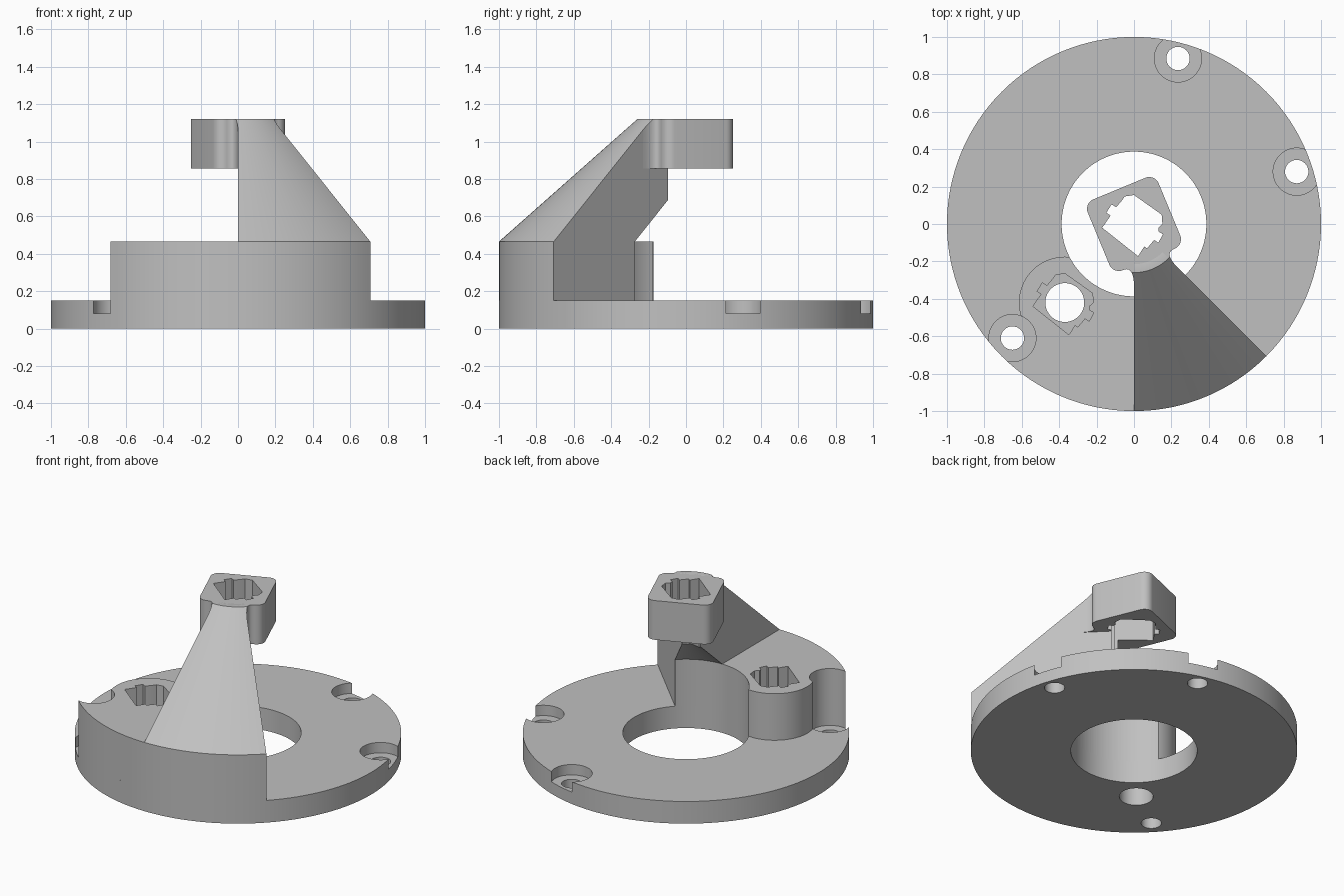
import bpy, bmesh
from math import sin, cos, radians, pi
from mathutils import Vector

cube = bpy.data.objects.get("Cube")
if cube:
    bpy.data.objects.remove(cube, do_unlink=True)

grey = bpy.data.materials.new("plain_grey")
grey.use_nodes = True
colour = (0.53, 0.53, 0.53, 1)
grey.diffuse_color = colour
grey.node_tree.nodes["Principled BSDF"].inputs["Base Color"].default_value = colour

BASE_TOP, BLOCK_TOP, HEAD_BOTTOM, TOP = 0.15, 0.465, 0.855, 1.12
SLOPE = (TOP - BLOCK_TOP) / 0.74


def finish(name, bm):
    bmesh.ops.remove_doubles(bm, verts=bm.verts, dist=1e-5)
    bmesh.ops.recalc_face_normals(bm, faces=bm.faces)
    mesh = bpy.data.meshes.new(name)
    bm.to_mesh(mesh)
    bm.free()
    mesh.materials.append(grey)
    ob = bpy.data.objects.new(name, mesh)
    bpy.context.collection.objects.link(ob)
    return ob


def prism(name, outline, z0, z1):
    bm = bmesh.new()
    low = [bm.verts.new((x, y, z0)) for x, y in outline]
    high = [bm.verts.new((x, y, z1)) for x, y in outline]
    bm.faces.new(low[::-1])
    bm.faces.new(high)
    n = len(low)
    for i in range(n):
        j = (i + 1) % n
        bm.faces.new((low[i], low[j], high[j], high[i]))
    return finish(name, bm)


def cylinder(name, x, y, r, z0, z1, n=64):
    ring = [(x + r * cos(2 * pi * i / n), y + r * sin(2 * pi * i / n)) for i in range(n)]
    return prism(name, ring, z0, z1)


def sector(name, profile, a0, a1, steps):
    """Sweep an (r, z) profile about the z axis between two angles."""
    bm = bmesh.new()
    rings = []
    for i in range(steps + 1):
        a = radians(a0 + (a1 - a0) * i / steps)
        rings.append([bm.verts.new((r * cos(a), r * sin(a), z)) for r, z in profile])
    n = len(profile)
    for p, q in zip(rings, rings[1:]):
        for i in range(n):
            j = (i + 1) % n
            bm.faces.new((p[i], p[j], q[j], q[i]))
    bm.faces.new(rings[0])
    bm.faces.new(rings[-1])
    bmesh.ops.dissolve_degenerate(bm, edges=bm.edges, dist=1e-6)
    return finish(name, bm)


def combine(ob, others, operation="DIFFERENCE"):
    for other in others:
        mod = ob.modifiers.new("cut", "BOOLEAN")
        mod.operation, mod.solver, mod.object = operation, "EXACT", other
    bpy.context.view_layer.update()
    result = bpy.data.meshes.new_from_object(
        ob.evaluated_get(bpy.context.evaluated_depsgraph_get()))
    ob.modifiers.clear()
    ob.data = result


# Cutters: centre bore, screw holes, and the keyed socket
helpers = []


def cutter(ob):
    ob.hide_render = True
    helpers.append(ob)
    return ob


bore = cutter(cylinder("bore_cutter", 0, 0, 0.387, -0.1, 0.7, 128))
screws, recesses = [], []
for x, y in [(0.235, 0.885), (0.87, 0.28), (-0.65, -0.61)]:
    screws.append(cutter(cylinder("screw_cutter", x, y, 0.0625, -0.1, 0.3, 32)))
    recesses.append(cutter(cylinder("recess_cutter", x, y, 0.126, 0.08, 0.7)))

KEYED = [(-0.17, -0.02), (-0.125, 0.045), (-0.148, 0.06), (-0.12, 0.105), (-0.095, 0.09),
         (-0.065, 0.125), (-0.05, 0.147), (0, 0.155), (0.148, 0.05), (0.152, 0),
         (0.13, -0.02), (0.13, -0.04), (0.155, -0.055), (0.13, -0.1), (0.108, -0.085),
         (0.07, -0.13), (0.055, -0.12), (0.022, -0.172)]
BX, BY = -0.37, -0.42
socket = cutter(prism("socket_cutter", KEYED, 0.5, 1.3))
pocket = cutter(prism("pocket_cutter", [(x + BX, y + BY) for x, y in KEYED], BASE_TOP - 0.02, 0.7))
drain = cutter(cylinder("drain_cutter", BX, BY, 0.104, -0.1, 0.3))

# Flat ring base
base = cylinder("base_ring", 0, 0, 1, 0, BASE_TOP, 128)
combine(base, [bore, drain] + screws + recesses)

# Raised curved block with its round boss
block = sector("raised_block", [(0.3, BASE_TOP), (1, BASE_TOP), (1, BLOCK_TOP), (0.3, BLOCK_TOP)],
               -137, -45, 48)
boss = cutter(cylinder("boss_helper", BX, BY, 0.245, BASE_TOP, BLOCK_TOP, 96))
combine(block, [boss], "UNION")
combine(block, [bore, recesses[2], pocket])

# Sloping arm between two radial planes
arm = sector("sloping_arm", [(1, BLOCK_TOP), (0.26, TOP), (0.215, TOP), (0, 1.05),
                             (0, BLOCK_TOP + SLOPE * 0.387), (0.387, BLOCK_TOP)], -90, -45, 24)
combine(arm, [socket])

# Rounded square head, turned to face the arm
TURN = radians(22.5)


def turned(u, v):
    return (u * cos(TURN) - v * sin(TURN), u * sin(TURN) + v * cos(TURN))


HALF, ROUND = 0.205, 0.055
square = []
for k, (sx, sy) in enumerate([(1, 1), (-1, 1), (-1, -1), (1, -1)]):
    for i in range(9):
        a = pi / 2 * (k + i / 8)
        square.append(turned(sx * (HALF - ROUND) + ROUND * cos(a),
                             sy * (HALF - ROUND) + ROUND * sin(a)))
head = prism("socket_head", square, HEAD_BOTTOM, TOP)
combine(head, [socket])

# Flared fillet joining the arm to the head, trimmed to the arm's slope
start, mid, end = Vector((0.147, -0.205)), Vector((0.087, -0.205)), Vector((0.126, -0.305))
curve = []
for i in range(11):
    t = i / 10
    curve.append(start * (1 - t) ** 2 + mid * 2 * t * (1 - t) + end * t * t)
side = [(0.147, -0.19)] + [tuple(p) for p in curve]
flare_plan = [turned(u, v) for u, v in side + [(-u, v) for u, v in side[::-1]]]
flare = prism("arm_fillet", flare_plan, HEAD_BOTTOM, TOP)
slope_at = lambda z: 1 - (z - BLOCK_TOP) / SLOPE
trim = cutter(sector("slope_trim", [(0, 0.6), (slope_at(0.6), 0.6),
                                    (slope_at(1.2), 1.2), (0, 1.2)], -120, -15, 56))
combine(flare, [trim], "INTERSECT")

for ob in helpers:
    bpy.data.objects.remove(ob, do_unlink=True)

# Smooth round walls, crisp edges
bpy.ops.object.select_all(action="DESELECT")
for ob in (base, block, arm, head, flare):
    ob.select_set(True)
bpy.context.view_layer.objects.active = base
bpy.ops.object.shade_smooth_by_angle(angle=radians(25))
